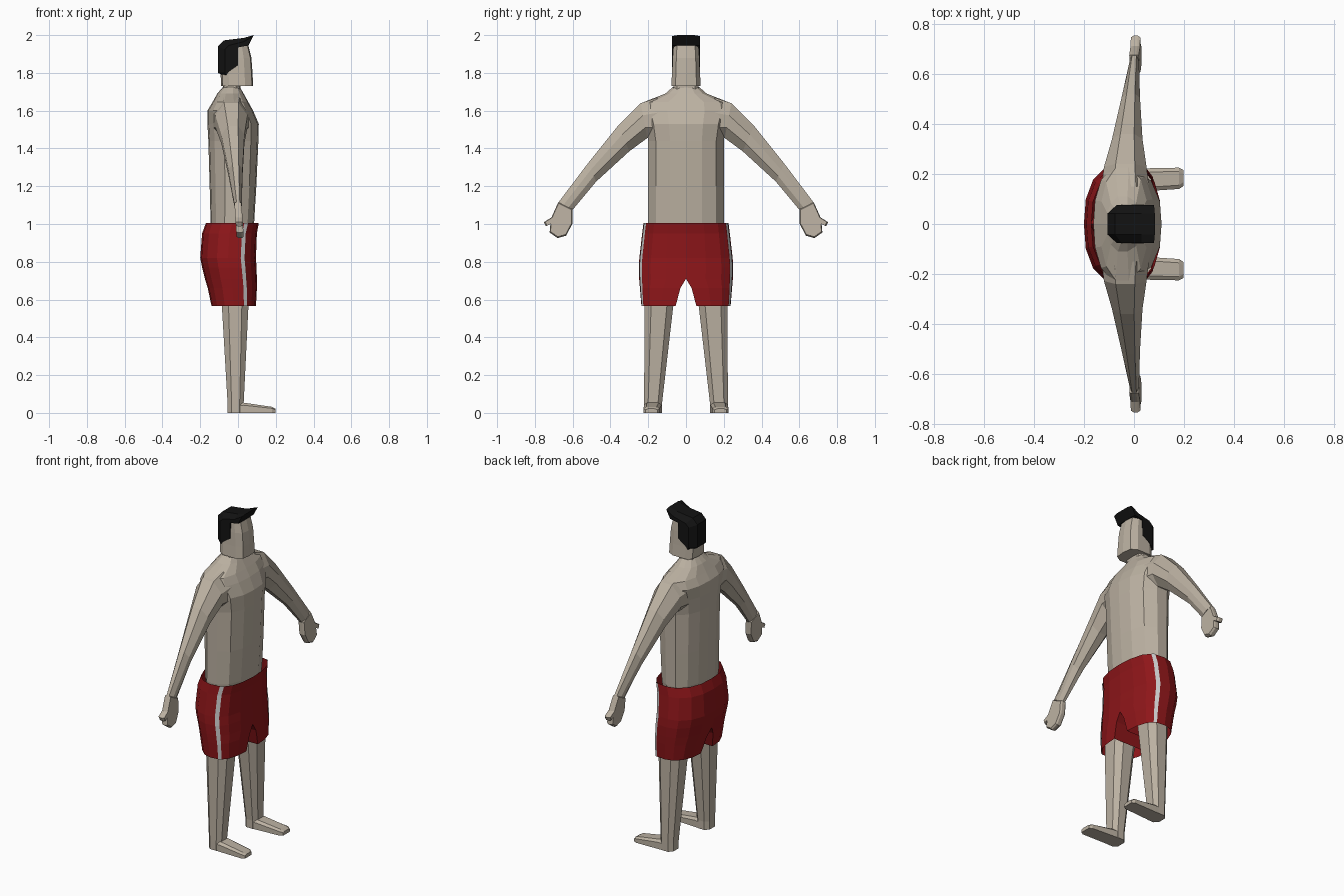
import bpy, bmesh

if "Cube" in bpy.data.objects:
    bpy.data.objects.remove(bpy.data.objects["Cube"])


def material(name, rgb):
    m = bpy.data.materials.new(name)
    m.diffuse_color = (*rgb, 1)
    m.use_nodes = True
    m.node_tree.nodes["Principled BSDF"].inputs["Base Color"].default_value = m.diffuse_color
    return m


SKIN = material("skin", (0.50, 0.44, 0.36))
RED = material("red_cloth", (0.27, 0.008, 0.01))
BLACK = material("black_hair", (0.006, 0.006, 0.006))
PALE = material("pale_trim", (0.6, 0.6, 0.6))


def loft(name, rings, mat, closed=True, caps=True, mirror=False, extra=()):
    """Skin a list of equal-length rings; optional mirror across y = 0."""
    bm = bmesh.new()
    rows = [[bm.verts.new(p) for p in r] for r in rings]
    n = len(rows[0])
    for a, b in zip(rows, rows[1:]):
        for i in range(n if closed else n - 1):
            j = (i + 1) % n
            bm.faces.new((a[i], a[j], b[j], b[i]))
    if caps:
        bm.faces.new(rows[0][::-1])
        bm.faces.new(rows[-1])
    for k in extra:  # bridge the open ends between row k and k+1
        a, b = rows[k], rows[k + 1]
        bm.faces.new((a[-1], a[0], b[0], b[-1]))
    bmesh.ops.recalc_face_normals(bm, faces=bm.faces)
    me = bpy.data.meshes.new(name)
    bm.to_mesh(me)
    bm.free()
    me.materials.append(mat)
    ob = bpy.data.objects.new(name, me)
    bpy.context.collection.objects.link(ob)
    if mirror:
        mod = ob.modifiers.new("mirror", 'MIRROR')
        mod.use_axis = (False, True, False)
    return ob


def body_ring(shape, z, xb, xf, hw, y0=0):
    """Half outline from front centre to back centre, (u, v) scaled to size."""
    m, h = (xb + xf) / 2, (xf - xb) / 2
    return [(m + h * u, y0 + (hw - y0) * v, z) for u, v in shape]


def full_ring(shape, *args):
    half = body_ring(shape, *args)
    return half + [(x, -y, z) for x, y, z in half[-2:0:-1]]


# Torso
TORSO = [(1, 0), (.95, .42), (.7, .8), (.2, 1), (-.35, 1), (-.75, .75), (-.95, .4), (-1, 0)]
loft("torso", [full_ring(TORSO, *r) for r in [
    (.85, -.13, .07, .18), (1.0, -.145, .085, .2), (1.2, -.15, .097, .2),
    (1.44, -.157, .108, .2), (1.53, -.162, .11, .215), (1.6, -.162, .08, .235),
    (1.645, -.135, .055, .225), (1.69, -.11, .03, .11), (1.725, -.08, .01, .07)]], SKIN)

# Neck and head
HEAD = [(1, 0), (.93, .72), (.5, 1), (-.5, 1), (-.9, .7), (-1, 0)]
loft("neck", [full_ring(HEAD, *r) for r in [
    (1.66, -.09, .02, .07), (1.715, -.08, .012, .068), (1.76, -.08, .012, .065)]], SKIN)
loft("head", [full_ring(HEAD, *r) for r in [
    (1.73, -.09, .08, .078), (1.80, -.092, .077, .074),
    (1.88, -.092, .071, .071), (1.95, -.085, .054, .066)]], SKIN)

# Hair: side outline lofted across the head
outer = [(-.106, 1.80), (-.106, 1.94), (-.075, 1.972), (.03, 1.985), (.083, 2.0),
         (.056, 1.945), (0, 1.935), (0, 1.84), (-.07, 1.80), (-.075, 1.785)]
inner = [(-.07, 1.80), (-.07, 1.925), (-.05, 1.945), (.03, 1.965), (.08, 1.995),
         (.054, 1.945), (0, 1.935), (0, 1.84), (-.05, 1.805), (-.06, 1.79)]
loft("hair", [[(x, y, z) for x, z in prof] for y, prof in
              [(-.075, inner), (-.042, outer), (.042, outer), (.075, inner)]], BLACK)


# Arms: each ring spans an upper and a lower edge point and an x range
def arm_ring(uy, uz, ly, lz, xb, xf):
    m, h = (xb + xf) / 2, (xf - xb) / 2
    shape = [(-.45, 0), (.45, 0), (1, .35), (1, .7), (.4, 1), (-.4, 1), (-1, .7), (-1, .35)]
    return [(m + h * u, uy + (ly - uy) * t, uz + (lz - uz) * t) for u, t in shape]


loft("arm", [arm_ring(*r) for r in [
    (.15, 1.67, .15, 1.44, -.13, .06), (.24, 1.64, .205, 1.455, -.12, .05),
    (.36, 1.52, .30, 1.385, -.088, .034), (.52, 1.32, .475, 1.225, -.05, .024),
    (.675, 1.115, .60, 1.075, -.018, .02)]], SKIN, mirror=True)

# Hands with thumb
hand = [(.60, 1.08), (.602, 1.0), (.635, .938), (.68, .925), (.722, .955), (.718, 1.0),
        (.742, .988), (.752, 1.01), (.712, 1.035), (.69, 1.085), (.675, 1.117)]
loft("hand", [[(x + (1.1 - z) * .06, .665 + (y - .665) * s, 1.02 + (z - 1.02) * s) for y, z in hand]
              for x, s in [(-.018, .92), (-.008, 1), (.01, 1), (.02, .92)]], SKIN, mirror=True)


# Legs
def leg_ring(z, xb, xf, y0, y1):
    m, h = (xb + xf) / 2, (xf - xb) / 2
    c, w = (y0 + y1) / 2, (y1 - y0) / 2
    shape = [(1, .55), (.5, 1), (-.5, 1), (-1, .55), (-1, -.55), (-.5, -1), (.5, -1), (1, -.55)]
    return [(m + h * u, c + w * v, z) for u, v in shape]


loft("leg", [leg_ring(*r) for r in [
    (.9, -.12, .06, .02, .19), (.56, -.085, .055, .068, .219),
    (.05, -.055, .03, .127, .222), (0, -.055, .03, .127, .222)]], SKIN, mirror=True)

# Feet
loft("foot", [[(x, y0, 0), (x, y1, 0), (x, y1, h * .75), (x, y1 - .015, h),
               (x, y0 + .015, h), (x, y0, h * .75)] for x, y0, y1, h in [
    (-.03, .127, .22, .05), (.03, .13, .222, .054),
    (.18, .14, .225, .032), (.198, .152, .215, .022)]], SKIN, mirror=True)

# Shorts: half shell, mirrored, with a crotch arch closing the leg tubes
SHORTS = [(1, 0), (.95, .42), (.8, .75), (.58, .92), (.44, .97), (0, 1),
          (-.4, .93), (-.75, .72), (-.95, .4), (-1, 0)]
rows = [body_ring(SHORTS, *r) for r in [
    (1.005, -.17, .11, .225), (.95, -.19, .1, .232), (.82, -.2, .095, .247),
    (.77, -.19, .098, .25), (.71, -.175, .1, .248), (.66, -.16, .1, .244, .03),
    (.565, -.14, .095, .236, .055)]]
loft("shorts", rows, RED, closed=False, caps=False, mirror=True, extra=(4, 5))

# Side stripe on the shorts
loft("shorts_stripe", [[(x + .002, y + .004, z) for x, y, z in r[3:5]] for r in rows],
     PALE, closed=False, caps=False, mirror=True)
